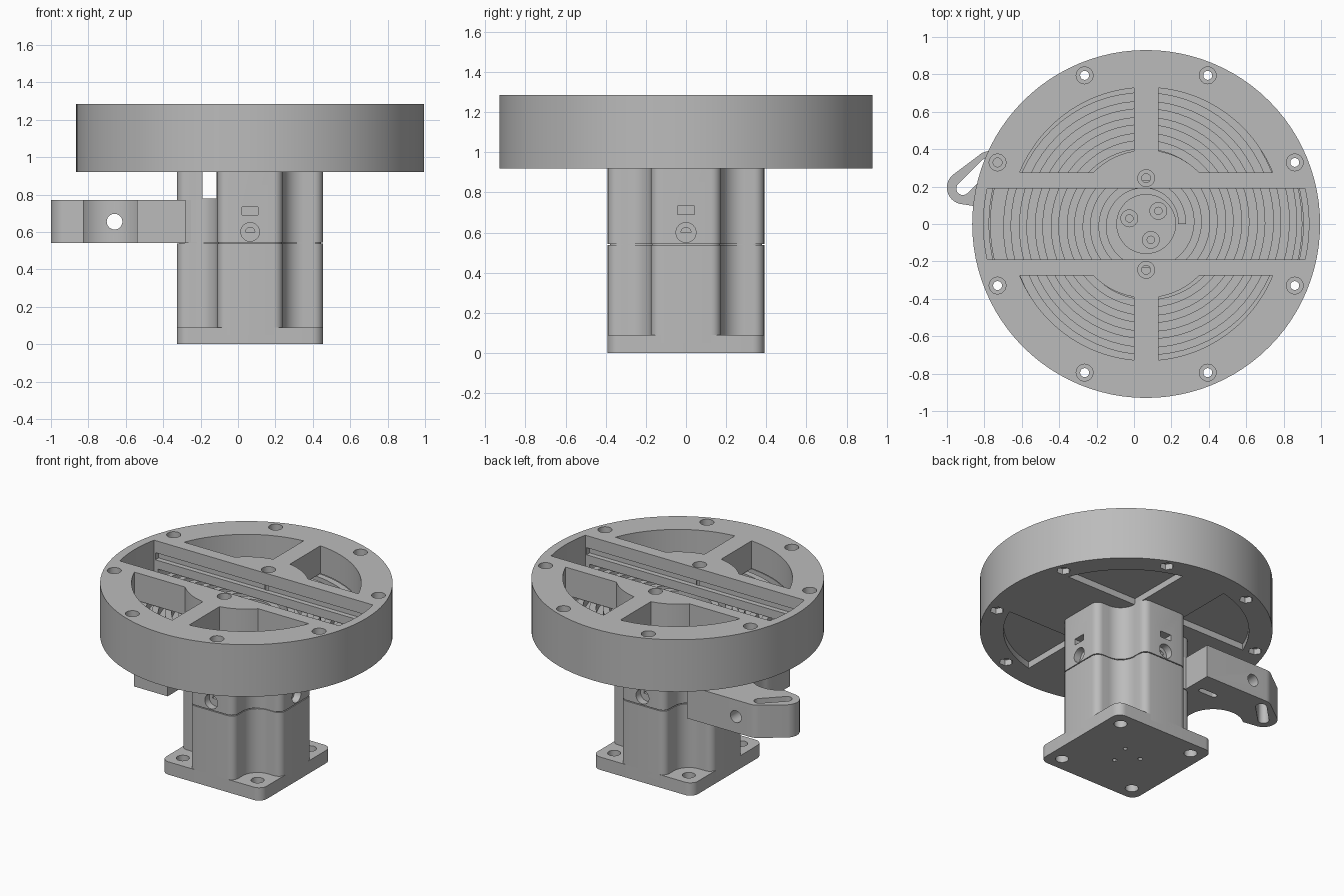
import bpy, bmesh
from math import sin, cos, pi, asin, acos, radians
from mathutils import Matrix, Vector

if "Cube" in bpy.data.objects:
    bpy.data.objects.remove(bpy.data.objects["Cube"])

CX = 0.065  # shared axis of column and turntable
grey = bpy.data.materials.new("plain grey")
grey.use_nodes = True
grey.diffuse_color = (0.5, 0.5, 0.5, 1)
grey.node_tree.nodes["Principled BSDF"].inputs["Base Color"].default_value = (0.5, 0.5, 0.5, 1)


def arc(cx, cy, r, a0, a1, n=12):
    steps = [radians(a0 + (a1 - a0) * i / n) for i in range(n + 1)]
    return [(cx + r * cos(a), cy + r * sin(a)) for a in steps]


def finish(name, bm):
    bmesh.ops.recalc_face_normals(bm, faces=bm.faces)
    mesh = bpy.data.meshes.new(name)
    bm.to_mesh(mesh)
    bm.free()
    mesh.materials.append(grey)
    ob = bpy.data.objects.new(name, mesh)
    bpy.context.collection.objects.link(ob)
    return ob


def prism(name, outline, z0, z1, dx=0.0):
    bm = bmesh.new()
    base = bm.faces.new([bm.verts.new((x + dx, y, z0)) for x, y in outline])
    top = bmesh.ops.extrude_face_region(bm, geom=[base])["geom"]
    bmesh.ops.translate(bm, vec=(0, 0, z1 - z0),
                        verts=[v for v in top if isinstance(v, bmesh.types.BMVert)])
    return finish(name, bm)


def rod(name, r, x, y, z0, z1, sides=24):
    return prism(name, arc(x, y, r, 0, 360, sides)[:-1], z0, z1)


def box(name, x0, x1, y0, y1, z0, z1):
    return prism(name, [(x0, y0), (x1, y0), (x1, y1), (x0, y1)], z0, z1)


def slot(name, p, q, r, z0, z1):
    p, q = Vector(p), Vector(q)
    a = Vector((1, 0)).angle_signed(q - p) * -180 / pi
    return prism(name, arc(*p, r, a + 90, a + 270) + arc(*q, r, a - 90, a + 90), z0, z1)


def cut(target, cutters):
    bpy.context.view_layer.objects.active = target
    for c in cutters:
        c.hide_render = True
        mod = target.modifiers.new("cut", "BOOLEAN")
        mod.operation, mod.solver, mod.object = "DIFFERENCE", "EXACT", c
        bpy.ops.object.modifier_apply(modifier=mod.name)
        bpy.data.objects.remove(c)


def smooth(ob):
    bpy.ops.object.select_all(action="DESELECT")
    ob.select_set(True)
    bpy.context.view_layer.objects.active = ob
    bpy.ops.object.shade_smooth_by_angle(angle=radians(30))


def quadrants(outline):
    return [[(CX + sx * x, sy * y) for x, y in outline] for sx in (1, -1) for sy in (1, -1)]


def window(xmin, ymin, r_out, r_in):
    def span(r):
        return asin(ymin / r) * 180 / pi, acos(xmin / r) * 180 / pi
    a, b = span(r_out)
    pts = arc(0, 0, r_out, a, b, 24)
    if r_in:
        a, b = span(r_in)
        return pts + arc(0, 0, r_in, b, a)
    return pts + [(xmin, ymin)]


# Column cross-section: four flat lobes with rounded notches between them
quarter = arc(0.34, 0.125, 0.05, 0, 90, 6) + arc(0.29, 0.29, 0.115, 270, 180, 10) \
    + arc(0.125, 0.34, 0.05, 0, 90, 6)
profile = []
for k in range(4):
    c, s = round(cos(k * pi / 2)), round(sin(k * pi / 2))
    profile += [(c * x - s * y, s * x + c * y) for x, y in quarter]

lower = prism("lower_column", profile, 0.05, 0.537, CX)
core = prism("column_core", [(x * 0.97, y * 0.97) for x, y in profile], 0.5, 0.6, CX)
upper = prism("upper_column", profile, 0.543, 0.925, CX)

# Side screws and nut pockets on front, right and back lobes
cutters = [box("gap", -0.19, -0.115, -0.5, 0.5, 0.78, 1.0)]
for k in range(3):
    turn = Matrix.Translation((CX, 0, 0)) @ Matrix.Rotation(k * pi / 2, 4, "Z")
    for r, depth in ((0.05, 0.05), (0.025, 0.15)):
        hole = rod("hole", r, 0, 0, 0.39 - depth, 0.45)
        hole.data.transform(turn @ Matrix.Translation((0, 0, 0.6)) @ Matrix.Rotation(pi / 2, 4, "X"))
        cutters.append(hole)
    pocket = box("pocket", -0.043, 0.043, -0.45, -0.31, 0.69, 0.733)
    pocket.data.transform(turn)
    cutters.append(pocket)
cut(upper, cutters)
core_cutters = []
for k in range(3):
    hole = rod("hole", 0.05, 0, 0, 0.34, 0.45)
    hole.data.transform(Matrix.Translation((CX, 0, 0.6)) @ Matrix.Rotation(k * pi / 2, 4, "Z")
                        @ Matrix.Rotation(pi / 2, 4, "X"))
    core_cutters.append(hole)
cut(core, core_cutters)

# Mounting flange
corner = arc(0.33, 0.33, 0.06, 0, 90, 8)
square = []
for k in range(4):
    c, s = round(cos(k * pi / 2)), round(sin(k * pi / 2))
    square += [(c * x - s * y, s * x + c * y) for x, y in corner]
flange = prism("base_flange", square, 0, 0.09, CX)
pin_spots = [(CX - 0.09, 0.03), (CX + 0.065, 0.07), (CX + 0.025, -0.085)]
cut(flange, [rod("hole", 0.042, CX + sx * 0.29, sy * 0.29, -0.1, 0.2)
             for sx in (1, -1) for sy in (1, -1)]
    + [rod("pin_hole", 0.015, x, y, -0.1, 0.04, 12) for x, y in pin_spots])

# Side arm with a round clearance and a slotted tip
arm_outline = [(-0.1, -0.15), (-0.28, -0.18), (-0.28, -0.38), (-0.54, -0.38)] \
    + arc(-0.7, -0.05, 0.19, -32, 132, 24) + arc(-0.91, 0.195, 0.09, 270, 135, 12) \
    + arc(-0.77, 0.3, 0.09, 135, 90, 6) + [(-0.28, 0.39), (-0.28, 0.18), (-0.1, 0.15)]
arm = prism("side_arm", arm_outline, 0.542, 0.772)
cross_hole = rod("hole", 0.042, 0, 0, -0.5, 0.5)
cross_hole.data.transform(Matrix.Translation((-0.66, 0.4, 0.655)) @ Matrix.Rotation(pi / 2, 4, "X"))
cut(arm, [slot("slot", (-0.915, 0.19), (-0.79, 0.315), 0.035, 0.4, 0.9),
          slot("slot", (-0.47, 0.23), (-0.37, 0.23), 0.02, 0.4, 0.62), cross_hole])

# Turntable housing: cavity, guide channel, windows and screw holes
housing = rod("turntable_housing", 0.93, CX, 0, 0.92, 1.285, 96)
end = asin(0.19 / 0.87) * 180 / pi
channel = arc(CX, 0, 0.87, -end, end) + arc(CX, 0, 0.87, 180 - end, 180 + end)
cutters = [rod("cavity", 0.84, CX, 0, 0.965, 1.09, 96),
           prism("channel", channel, 1.05, 1.4),
           box("guide_groove", CX - 0.84, CX + 0.84, -0.225, 0.225, 1.15, 1.2)]
cutters += [prism("window", o, 1.05, 1.4) for o in quadrants(window(0.065, 0.275, 0.73, 0.395))]
cutters += [prism("window", o, 0.8, 1.0) for o in quadrants(window(0.17, 0.29, 0.78, 0))]
for k in range(8):
    a = pi / 8 + k * pi / 4
    x, y = CX + 0.86 * cos(a), 0.86 * sin(a)
    cutters += [rod("bore", 0.024, x, y, 0.8, 1.4, 16), rod("sink", 0.045, x, y, 1.24, 1.4),
                rod("nut_pocket", 0.045, x, y, 0.8, 0.96, 6)]
for y in (0.245, -0.245):
    cutters += [rod("sink", 0.045, CX, y, 1.24, 1.4), rod("bore", 0.024, CX, y, 1.05, 1.4, 16)]
cut(housing, cutters)

# Scroll plate with its spiral thread
scroll = rod("scroll_plate", 0.835, CX, 0, 0.967, 1.02, 96)
bm = bmesh.new()
TURNS, PITCH, STEPS = 7.3, 0.085, 64
prev = None
for i in range(int(TURNS * STEPS) + 1):
    a = 2 * pi * i / STEPS
    r = 0.17 + PITCH * i / STEPS
    ring = [bm.verts.new((CX + q * cos(a), q * sin(a), z))
            for q, z in ((r, 1.01), (r + 0.042, 1.01), (r + 0.042, 1.08), (r, 1.08))]
    if prev:
        for j in range(4):
            m = (j + 1) % 4
            bm.faces.new((prev[j], prev[m], ring[m], ring[j]))
    else:
        bm.faces.new(ring)
    prev = ring
bm.faces.new(prev)
thread = finish("scroll_thread", bm)

# Centre boss with three recessed screws
boss = rod("centre_boss", 0.16, CX, 0, 0.9, 1.07, 48)
cut(boss, [rod("sink", 0.045, x, y, 1.03, 1.2) for x, y in pin_spots]
    + [rod("bore", 0.02, x, y, 0.95, 1.2, 16) for x, y in pin_spots])

for ob in (lower, core, upper, flange, arm, housing, scroll, thread, boss):
    smooth(ob)
